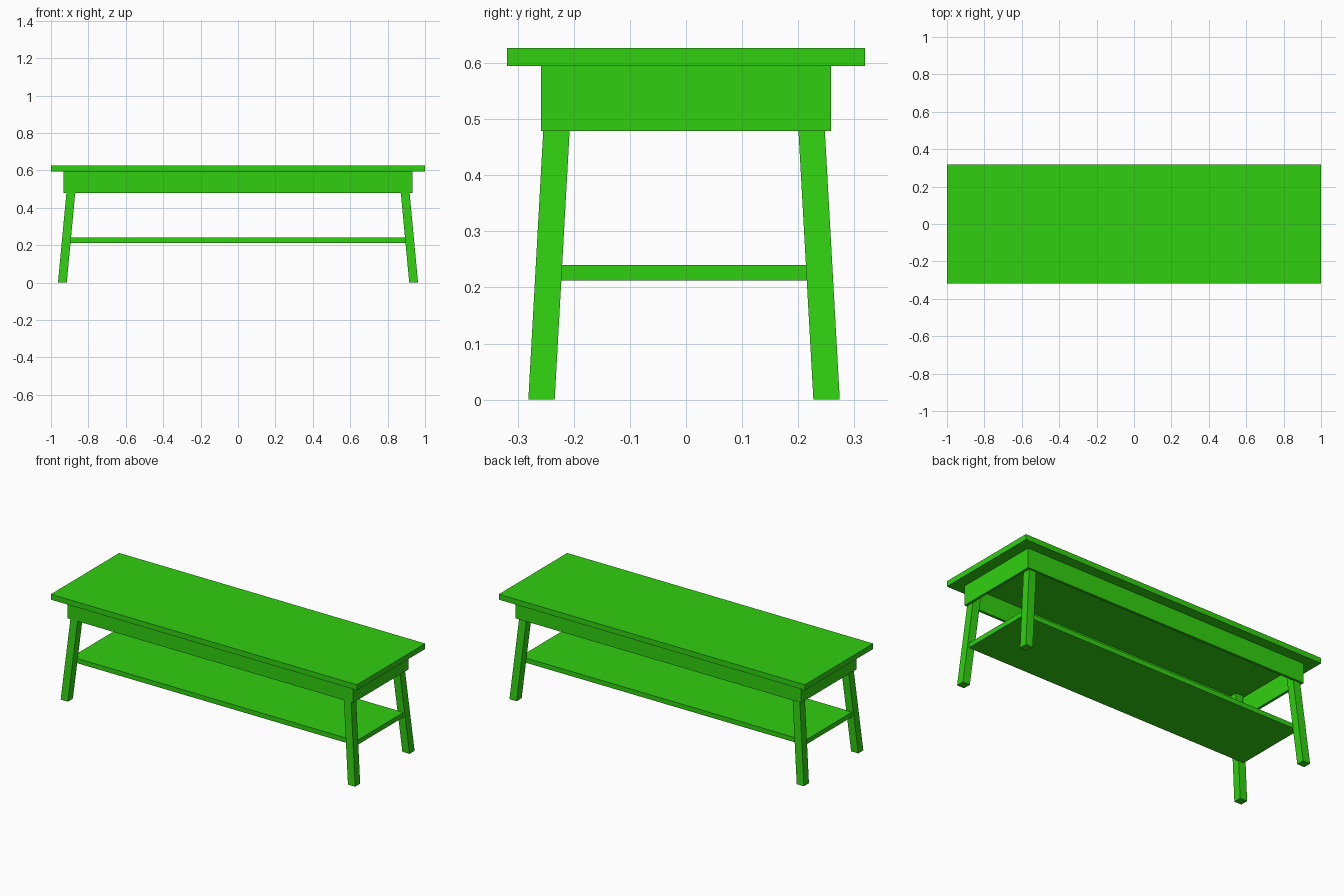
import bpy
import bmesh
from mathutils import Vector

default_cube = bpy.data.objects.get("Cube")
if default_cube:
    bpy.data.objects.remove(default_cube, do_unlink=True)

green = bpy.data.materials.new("bright_green")
green.use_nodes = True
color = (0.03, 0.63, 0.005, 1)
green.diffuse_color = color
green.node_tree.nodes["Principled BSDF"].inputs["Base Color"].default_value = color


def box(name, low, high, top_shift=(0, 0)):
    """Box between two corners; top_shift slides its top face sideways."""
    low, high = Vector(low), Vector(high)
    center, size = (low + high) / 2, high - low
    bm = bmesh.new()
    bmesh.ops.create_cube(bm, size=1)
    for v in bm.verts:
        v.co = v.co * size
        if v.co.z > 0:
            v.co.x += top_shift[0]
            v.co.y += top_shift[1]
    mesh = bpy.data.meshes.new(name)
    bm.to_mesh(mesh)
    bm.free()
    mesh.materials.append(green)
    obj = bpy.data.objects.new(name, mesh)
    obj.location = center
    bpy.context.collection.objects.link(obj)
    return obj


# Tabletop and lower shelf
TOP_UNDERSIDE = 0.595
box("tabletop", (-1, -0.319, TOP_UNDERSIDE), (1, 0.319, 0.627))
box("lower_shelf", (-0.93, -0.225, 0.212), (0.93, 0.218, 0.24))

# Hollow apron made of four thin boards
AX, AY, BOARD, APRON_Z = 0.933, 0.258, 0.015, 0.479
for side, s in (("front", -1), ("back", 1)):
    y = sorted((s * AY, s * (AY - BOARD)))
    box(side + "_apron", (-AX, y[0], APRON_Z), (AX, y[1], TOP_UNDERSIDE))
for side, s in (("right", -1), ("left", 1)):
    x = sorted((s * AX, s * (AX - BOARD)))
    box(side + "_apron", (x[0], BOARD - AY, APRON_Z), (x[1], AY - BOARD, TOP_UNDERSIDE))

# Splayed legs, leaning inward towards the top
HALF, LEG_X, LEG_Y, Y_MID = 0.0235, 0.939, 0.254, -0.0035
for depth, sy in (("front", -1), ("back", 1)):
    for side, sx in (("right", -1), ("left", 1)):
        x, y = sx * LEG_X, sy * LEG_Y + Y_MID
        box(f"{depth}_{side}_leg", (x - HALF, y - HALF, 0),
            (x + HALF, y + HALF, TOP_UNDERSIDE), (-sx * 0.056, -sy * 0.033))
